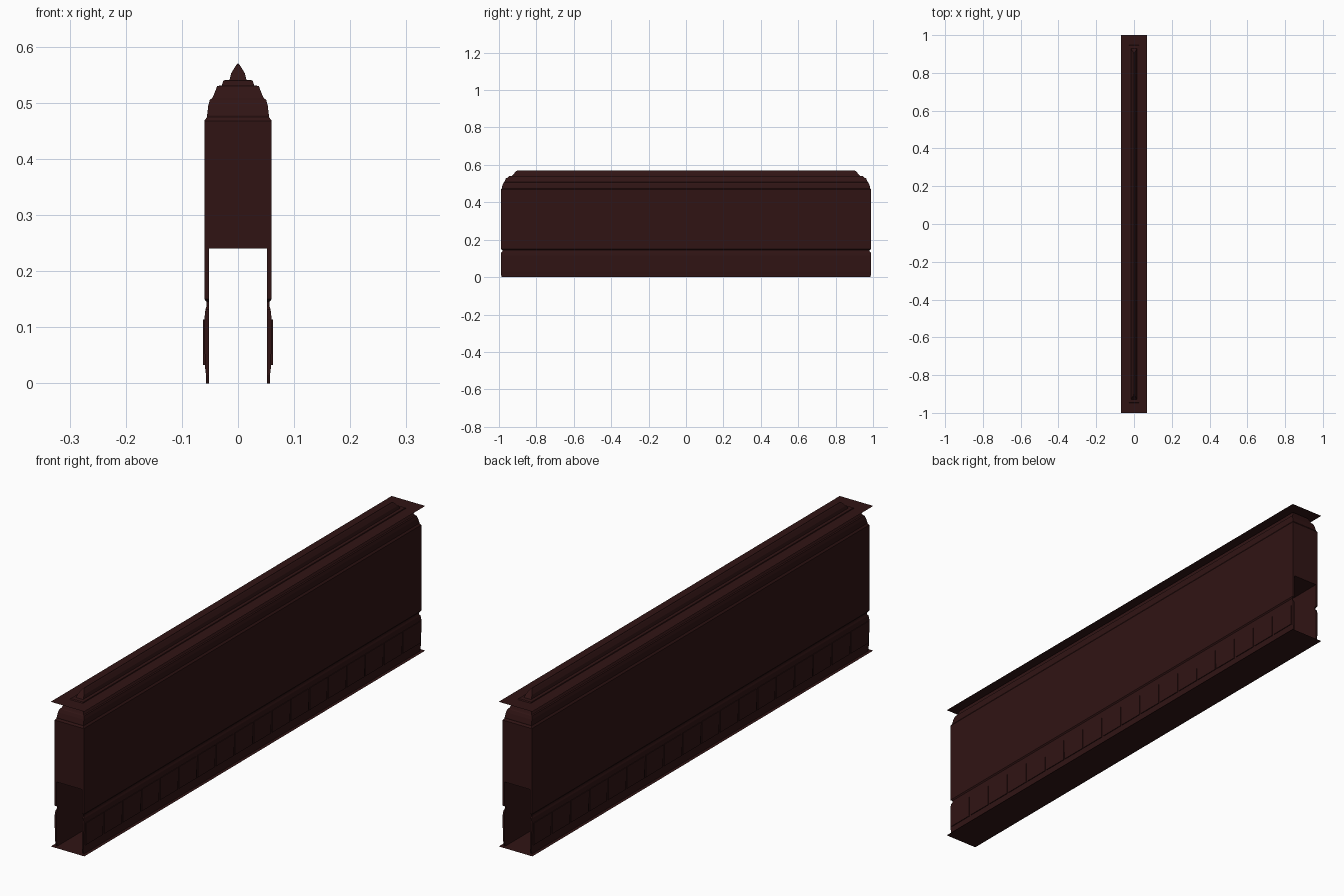
import bpy, bmesh

if "Cube" in bpy.data.objects:
    bpy.data.objects.remove(bpy.data.objects["Cube"])

mat = bpy.data.materials.new("dark_maroon")
mat.diffuse_color = (0.03, 0.007, 0.007, 1)
mat.use_nodes = True
mat.node_tree.nodes["Principled BSDF"].inputs["Base Color"].default_value = mat.diffuse_color


def add_loft(bm, rings):
    """Closed loft through horizontal rectangles (x0, x1, half_y, z)."""
    loops = [[bm.verts.new(p) for p in ((x0, -y, z), (x1, -y, z), (x1, y, z), (x0, y, z))]
             for x0, x1, y, z in rings]
    for a, b in zip(loops, loops[1:]):
        for i in range(4):
            j = (i + 1) % 4
            bm.faces.new((a[i], a[j], b[j], b[i]))
    bm.faces.new(loops[0][::-1])
    bm.faces.new(loops[-1])


def add_box(bm, x0, x1, y0, y1, z0, z1):
    r = bmesh.ops.create_cube(bm, size=1)
    for v in r["verts"]:
        v.co = (x1 if v.co.x > 0 else x0, y1 if v.co.y > 0 else y0, z1 if v.co.z > 0 else z0)


def finish(bm, name, mirror=False):
    me = bpy.data.meshes.new(name)
    bmesh.ops.recalc_face_normals(bm, faces=bm.faces)
    bm.to_mesh(me)
    bm.free()
    me.materials.append(mat)
    ob = bpy.data.objects.new(name, me)
    bpy.context.collection.objects.link(ob)
    if mirror:
        ob.modifiers.new("mirror", "MIRROR")
    return ob


# Upper body with stepped, hipped roof
roof = [(.060, .99, .24), (.060, .99, .468), (.055, .985, .475), (.055, .985, .478),
        (.053, .98, .495), (.050, .975, .506), (.046, .972, .508), (.044, .970, .512),
        (.037, .962, .530), (.029, .955, .531), (.026, .945, .540), (.015, .93, .541),
        (.012, .92, .553), (.004, .91, .566), (.001, .90, .570)]
bm = bmesh.new()
add_loft(bm, [(-x, x, y, z) for x, y, z in roof])
finish(bm, "upper_body")

# Thin lower side walls with a groove and skirting
wall = [(.057, .985, 0), (.057, .99, .015), (.059, .99, .03), (.060, .99, .115),
        (.058, .988, .132), (.056, .982, .138), (.056, .982, .145), (.060, .99, .15),
        (.060, .99, .24)]
bm = bmesh.new()
add_loft(bm, [(.052, x, y, z) for x, y, z in wall])
finish(bm, "lower_wall", mirror=True)

# Row of raised panels along the lower walls
bm = bmesh.new()
n = 18
step = 1.97 / n
for i in range(n):
    y = -.985 + i * step
    add_box(bm, .055, .062, y + .004, y + step - .004, .033, .114)
finish(bm, "side_panels", mirror=True)

# Flat sheets under the ridge and at the base
for name, z in (("roof_sheet", .537), ("base_sheet", 0)):
    bm = bmesh.new()
    bm.faces.new([bm.verts.new((x, y, z)) for x, y in
                  ((-.069, -1), (.069, -1), (.069, 1), (-.069, 1))])
    finish(bm, name)
